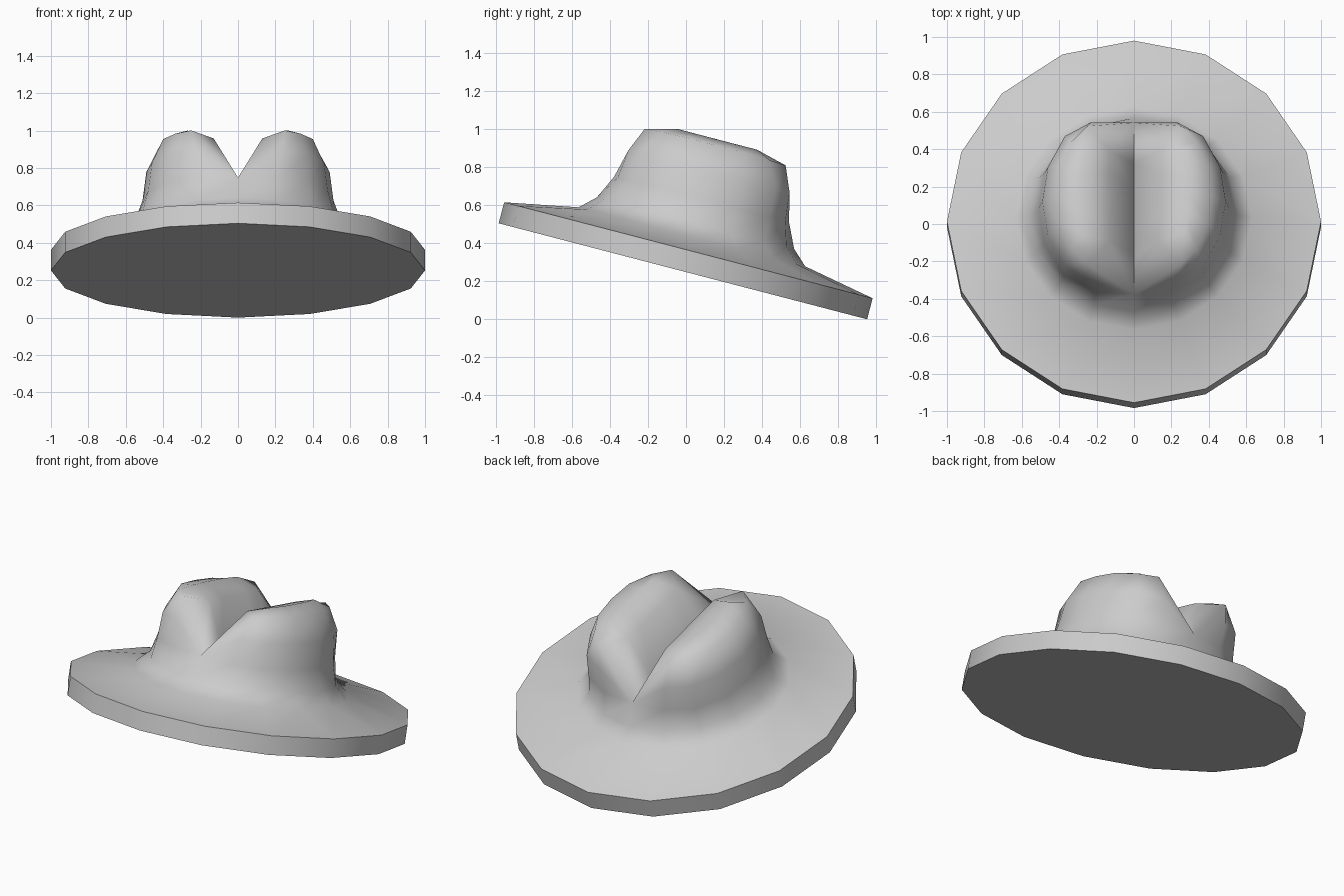
import bpy, bmesh, math

if "Cube" in bpy.data.objects:
    bpy.data.objects.remove(bpy.data.objects["Cube"])

SIDES = 16


def circle(rx, ry, h):
    """Quarter of an ellipse, from the front centre to the side."""
    a = [math.pi / 2 * k / 4 for k in range(5)]
    return [(rx * math.sin(t), ry * math.cos(t), h) for t in a]


def full_ring(q):
    """Mirror a quarter (front centre -> right side) into a closed 16 point ring."""
    half = [(x, -y, h) for x, y, h in q] + [(x, y, h) for x, y, h in q[-2::-1]]
    return half + [(-x, y, h) for x, y, h in half[-2:0:-1]]


notch = (0, 0.475, 0.275)
inner = (0.13, 0.25, 0.55)

rings = [
    # brim edge and the flare up to the crown
    circle(1, 1, -0.114),
    circle(1, 1, 0),
    circle(0.63, 0.615, 0.073),
    circle(0.555, 0.535, 0.148),
    # crown wall, pinched at the front and back notch
    [notch, (0.21, 0.455, 0.275), (0.375, 0.37, 0.275), (0.48, 0.195, 0.275), (0.51, 0, 0.275)],
    [notch, (0.23, 0.437, 0.43), (0.37, 0.36, 0.43), (0.46, 0.19, 0.43), (0.49, 0, 0.43)],
    [notch, (0.25, 0.382, 0.56), (0.335, 0.295, 0.565), (0.40, 0.16, 0.57), (0.415, 0, 0.57)],
    # top of each lobe, its inner shoulder, and the centre crease
    [notch, inner, (0.27, 0.217, 0.602), (0.285, 0.11, 0.602), (0.285, 0, 0.602)],
    [notch, inner, inner, (0.13, 0.12, 0.55), (0.13, 0, 0.55)],
    [notch, (0, 0.25, 0.275), (0, 0.25, 0.275), (0, 0.12, 0.275), (0, 0, 0.275)],
]

bm = bmesh.new()
loops = [[bm.verts.new(p) for p in full_ring(q)] for q in rings]
bm.faces.new(loops[0][::-1])
for lo, hi in zip(loops, loops[1:]):
    for i in range(SIDES):
        j = (i + 1) % SIDES
        bm.faces.new((lo[i], lo[j], hi[j], hi[i]))
bmesh.ops.remove_doubles(bm, verts=bm.verts[:], dist=0.0005)
bmesh.ops.recalc_face_normals(bm, faces=bm.faces[:])
mesh = bpy.data.meshes.new("hat")
bm.to_mesh(mesh)
bm.free()

# the whole hat tips down towards the back
hat = bpy.data.objects.new("hat", mesh)
bpy.context.collection.objects.link(hat)
hat.location = (0, 0.0125, 0.3625)
hat.rotation_euler = (math.radians(-14.6), 0, 0)
bpy.context.view_layer.objects.active = hat
hat.select_set(True)
bpy.ops.object.shade_smooth_by_angle(angle=math.radians(55))
